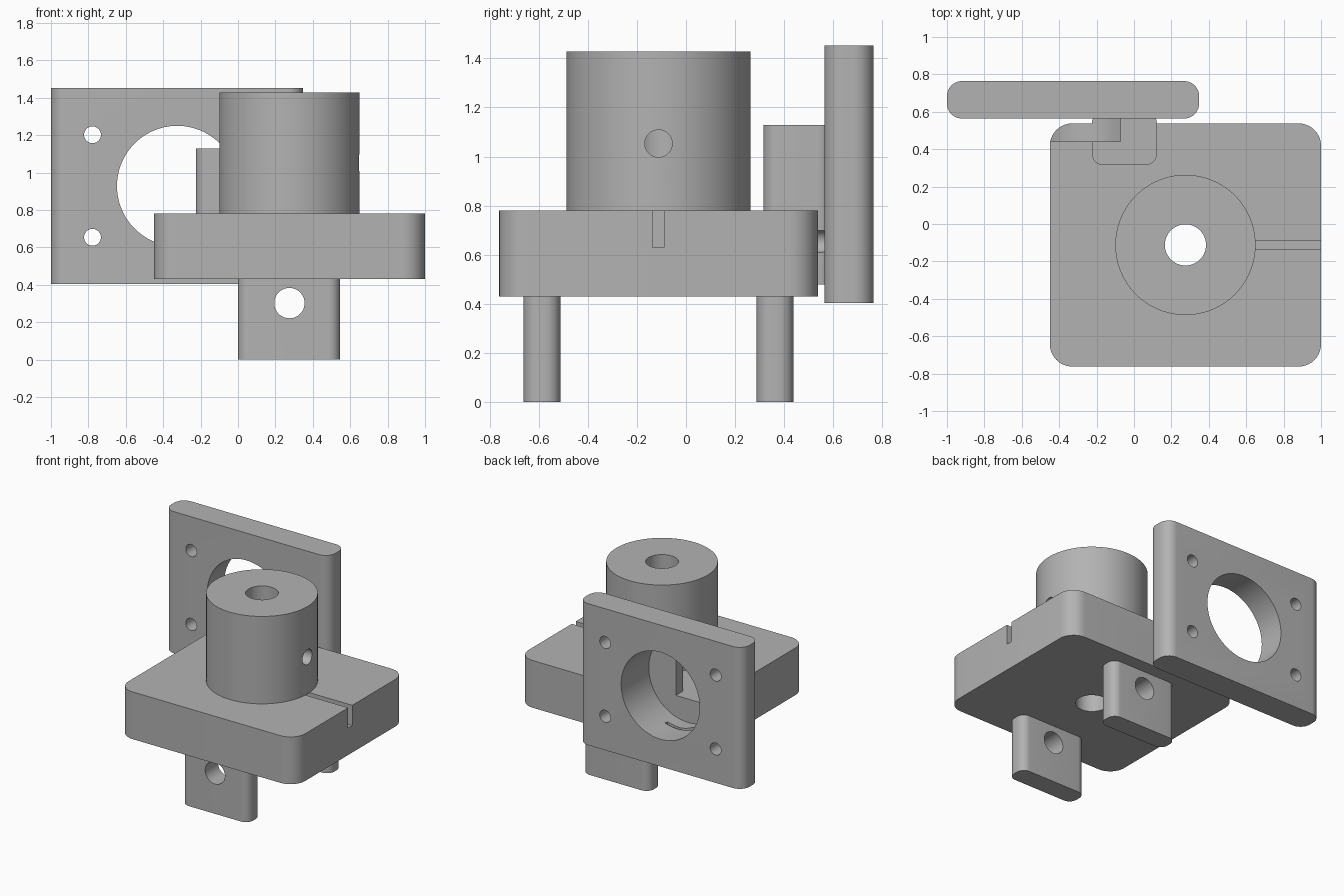
import bpy, bmesh, math
from mathutils import Matrix, Vector

if "Cube" in bpy.data.objects:
    bpy.data.objects.remove(bpy.data.objects["Cube"])

GREY = (0.45, 0.45, 0.45, 1)
grey = bpy.data.materials.new("plain grey")
grey.use_nodes = True
grey.diffuse_color = GREY
grey.node_tree.nodes["Principled BSDF"].inputs["Base Color"].default_value = GREY


def make(name, bm):
    mesh = bpy.data.meshes.new(name)
    bmesh.ops.recalc_face_normals(bm, faces=bm.faces)
    bm.to_mesh(mesh)
    bm.free()
    mesh.materials.append(grey)
    obj = bpy.data.objects.new(name, mesh)
    bpy.context.collection.objects.link(obj)
    return obj


def block(name, x, y, z, radius=0):
    """Box between limits, with rounded vertical edges."""
    bm = bmesh.new()
    bmesh.ops.create_cube(bm, size=1)
    lo, hi = Vector((x[0], y[0], z[0])), Vector((x[1], y[1], z[1]))
    for v in bm.verts:
        v.co = (lo + hi) / 2 + v.co * (hi - lo)
    if radius:
        edges = [e for e in bm.edges
                 if abs(e.verts[0].co.z - e.verts[1].co.z) > 0.01]
        bmesh.ops.bevel(bm, geom=edges, offset=radius, segments=10,
                        profile=0.5, affect='EDGES')
    return make(name, bm)


def rod(name, start, end, radius, sides=64):
    """Cylinder from one point to another."""
    start, end = Vector(start), Vector(end)
    axis = end - start
    turn = axis.to_track_quat('Z', 'Y').to_matrix().to_4x4()
    bm = bmesh.new()
    bmesh.ops.create_cone(bm, cap_ends=True, segments=sides, radius1=radius,
                          radius2=radius, depth=axis.length,
                          matrix=Matrix.Translation((start + end) / 2) @ turn)
    return make(name, bm)


def finish(obj, cutters):
    """Cut the holes, then shade curved walls smooth."""
    bpy.ops.object.select_all(action='DESELECT')
    bpy.context.view_layer.objects.active = obj
    obj.select_set(True)
    for c in cutters:
        mod = obj.modifiers.new("cut", 'BOOLEAN')
        mod.operation, mod.solver, mod.object = 'DIFFERENCE', 'EXACT', c
        bpy.ops.object.modifier_apply(modifier=mod.name)
    bpy.ops.object.shade_smooth_by_angle(angle=math.radians(30))


# Cutters for the shaft, set screw, slot, pins and motor mount
CX, CY = 0.275, -0.112
MX, MZ = -0.325, 0.928
bore = rod("bore_cutter", (CX, CY, 0.2), (CX, CY, 1.6), 0.11)
screw = rod("screw_cutter", (CX, CY, 1.053), (0.8, CY, 1.053), 0.056, 32)
slot = block("slot_cutter", (0.5, 1.1), (-0.137, -0.09), (0.63, 0.9))
pin = rod("pin_cutter", (CX, -0.9, 0.302), (CX, 0.5, 0.302), 0.081)
motor = rod("motor_cutter", (MX, 0.44, MZ), (MX, 0.9, MZ), 0.322, 96)
corners = [rod("corner_cutter", (MX + sx * 0.453, 0.44, MZ + sz * 0.274),
               (MX + sx * 0.453, 0.9, MZ + sz * 0.274), 0.045, 32)
           for sx in (-1, 1) for sz in (-1, 1)]

# Base slab and the upright hub
base = block("base", (-0.45, 1), (-0.762, 0.538), (0.43, 0.78), 0.12)
finish(base, [bore, slot, motor] + corners)
hub = rod("hub", (CX, CY, 0.78), (CX, CY, 1.428), 0.375, 96)
finish(hub, [bore, screw])

# Pair of lugs below the base
for name, y in (("front_lug", -0.587), ("back_lug", 0.363)):
    lug = block(name, (0, 0.546), (y - 0.075, y + 0.075), (0, 0.43), 0.06)
    finish(lug, [pin])

# Motor plate and the bracket that carries it
plate = block("motor_plate", (-1, 0.348), (0.564, 0.764), (0.403, 1.452), 0.08)
finish(plate, [motor] + corners)
bracket = block("bracket", (-0.225, 0.122), (0.315, 0.6), (0.478, 1.128), 0.06)
finish(bracket, [motor] + corners)

for c in [bore, screw, slot, pin, motor] + corners:
    bpy.data.objects.remove(c)
